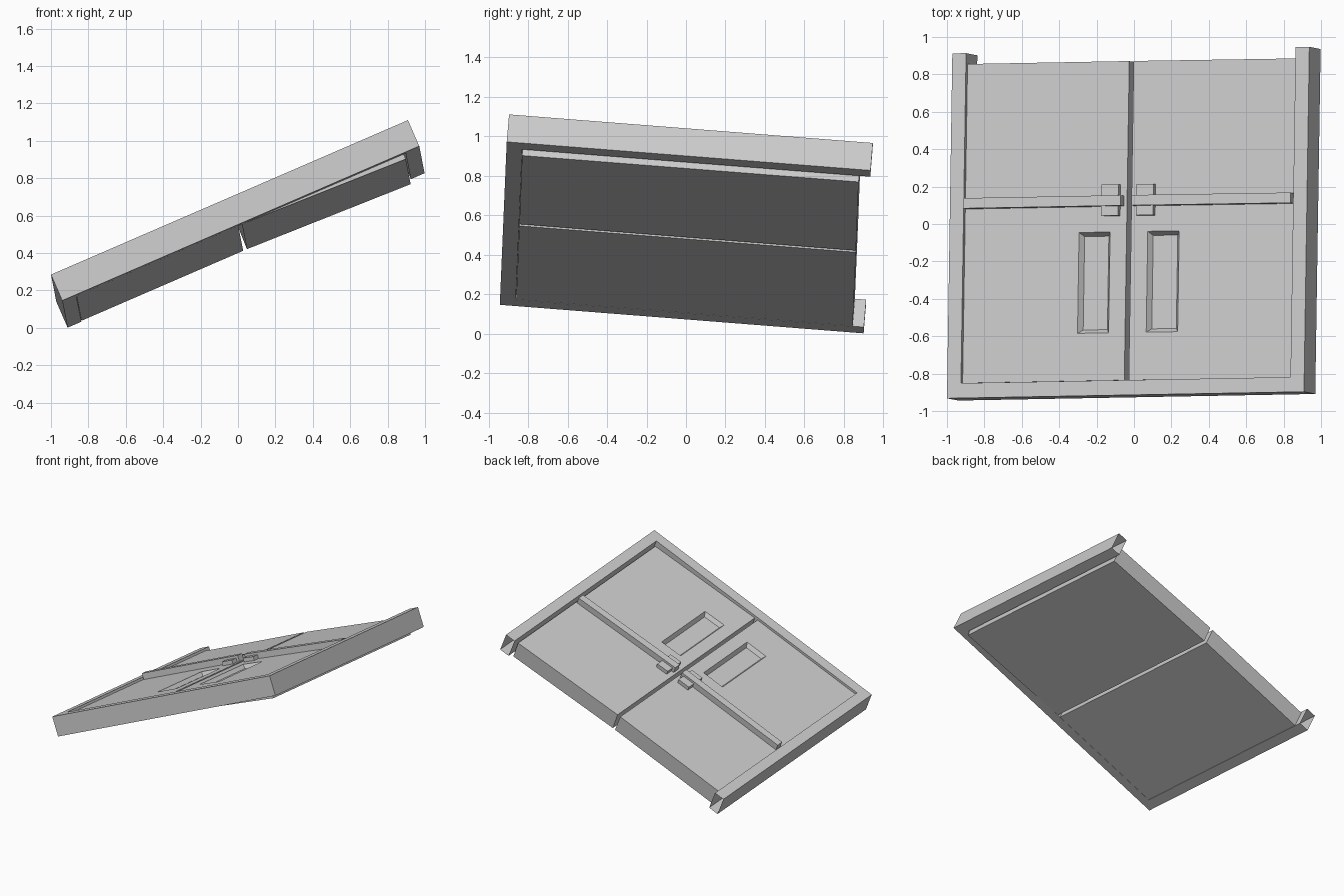
import bpy, bmesh
from math import radians
from mathutils import Matrix, Vector

if "Cube" in bpy.data.objects:
    bpy.data.objects.remove(bpy.data.objects["Cube"])

# Local frame of the tilted doorway: x = width, y = height, z = out of the front
u = Vector((0.9176, 0.0169, 0.397)).normalized()
v = Vector((0.016, 0.9968, -0.078))
v = (v - u * v.dot(u)).normalized()
w = u.cross(v)
TILT = Matrix((u, v, w)).transposed().to_4x4()
TILT.translation = Vector((-1.0, -0.932, 0.285))

W, H, D, F = 2.08, 1.85, 0.152, 0.08     # frame width, height, depth, rail width
MID = 1.036                              # line between the two doors
FRONT = -0.018                           # door face, slightly recessed

# The right door hangs slightly ajar
pivot = Vector((1.048, 0, -0.085))
AJAR = TILT @ Matrix.Translation(pivot) @ Matrix.Rotation(radians(1.75), 4, 'Y') @ Matrix.Translation(-pivot)


def make(name, bm, matrix):
    bmesh.ops.recalc_face_normals(bm, faces=bm.faces)
    mesh = bpy.data.meshes.new(name)
    bm.to_mesh(mesh)
    bm.free()
    ob = bpy.data.objects.new(name, mesh)
    ob.matrix_world = matrix
    bpy.context.collection.objects.link(ob)
    return ob


def rings(name, levels, matrix):
    """Stack of rectangles (x0, x1, y0, y1, z), bridged and capped."""
    bm = bmesh.new()
    loops = [[bm.verts.new(p) for p in ((x0, y0, z), (x1, y0, z), (x1, y1, z), (x0, y1, z))]
             for x0, x1, y0, y1, z in levels]
    for a, b in zip(loops, loops[1:]):
        for i in range(4):
            j = (i + 1) % 4
            bm.faces.new((a[i], a[j], b[j], b[i]))
    bm.faces.new(loops[0])
    bm.faces.new(loops[-1])
    return make(name, bm, matrix)


# U-shaped frame with open post ends
outline = [(0, H), (0, 0), (W, 0), (W, H), (W - F, H), (W - F, F), (F, F), (F, H)]
bm = bmesh.new()
front = [bm.verts.new((x, y, 0)) for x, y in outline]
back = [bm.verts.new((x, y, -D)) for x, y in outline]
bm.faces.new(front)
bm.faces.new(back[::-1])
for i in range(8):
    if i not in (3, 7):
        j = (i + 1) % 8
        bm.faces.new((front[i], back[i], back[j], front[j]))
make("door_frame", bm, TILT)

# Two mirrored doors with window recess, latch block and push bar
for side, matrix in (("left", TILT), ("right", AJAR)):
    def span(x0, x1):
        return (x0, x1) if side == "left" else (2 * MID - x1, 2 * MID - x0)

    inset = 0.02
    rings(side + "_door", [
        (*span(F + 0.002, 1.024), F + 0.002, 1.793, -D),
        (*span(F + 0.002, 1.024), F + 0.002, 1.793, FRONT),
        (*span(0.747, 0.928), 0.337, 0.878, FRONT),
        (*span(0.747 + inset, 0.928 - inset), 0.337 + inset, 0.878 - inset, FRONT - 0.03),
    ], matrix)

    latch = (*span(0.887, 0.985), 0.963, 1.13)
    rings(side + "_latch_block", [(*latch, FRONT), (*latch, 0.012)], matrix)

    bar = (*span(0.09, 1.006), 1.015, 1.07)
    rings(side + "_push_bar", [(*bar, FRONT), (*bar, 0.03)], matrix)
